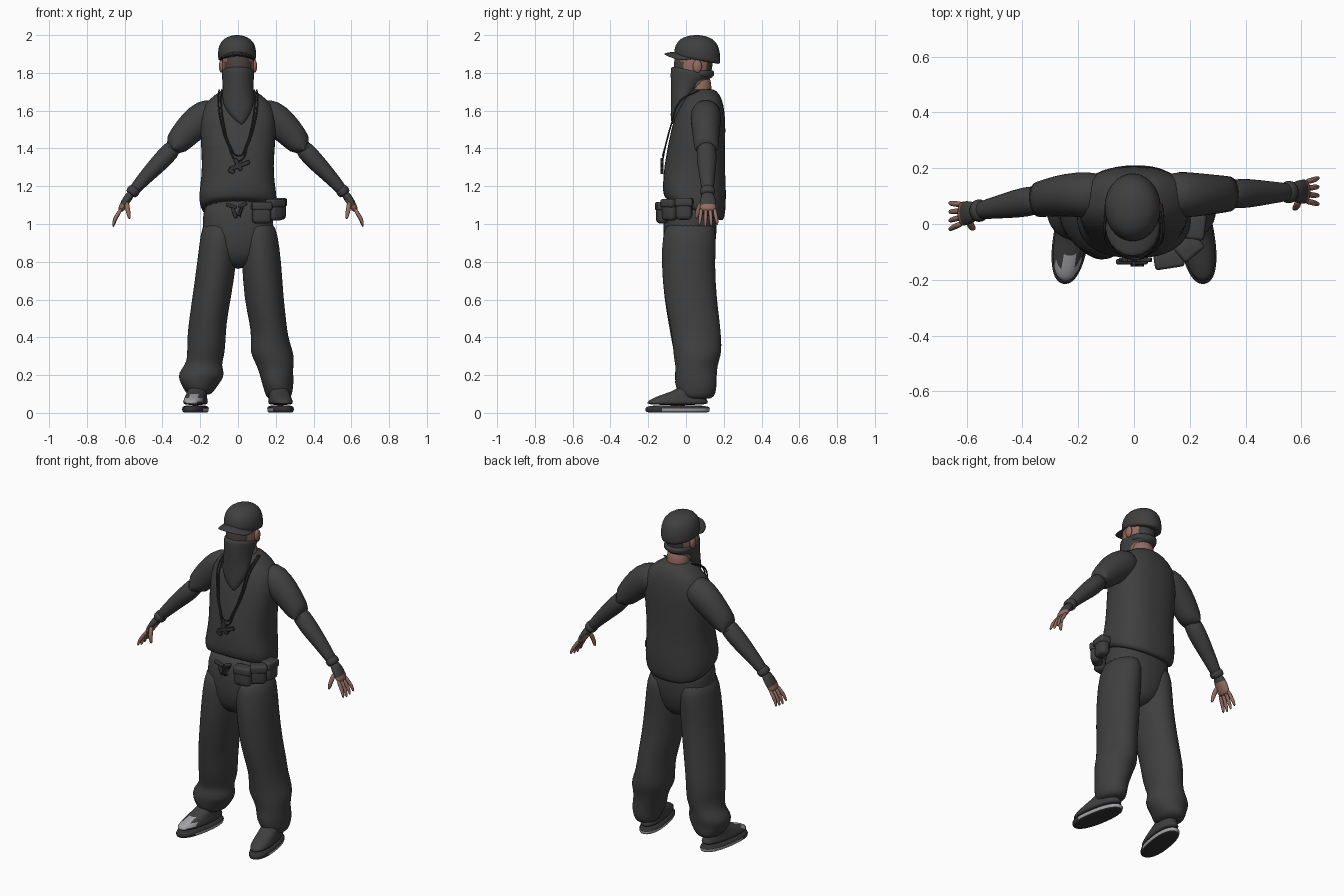
import bpy, bmesh
from math import sin, cos, pi, copysign
from mathutils import Vector, Matrix

if "Cube" in bpy.data.objects:
    bpy.data.objects.remove(bpy.data.objects["Cube"], do_unlink=True)


def make_material(name, red, green, blue):
    material = bpy.data.materials.new(name)
    material.use_nodes = True
    color = (red, green, blue, 1)
    material.diffuse_color = color
    shader = next(n for n in material.node_tree.nodes if n.type == 'BSDF_PRINCIPLED')
    shader.inputs["Base Color"].default_value = color
    shader.inputs["Roughness"].default_value = 0.9
    return material


cloth = make_material("charcoal cloth", .05, .05, .05)
black = make_material("dark trim", .032, .032, .033)
skin = make_material("skin", .29, .15, .12)
shade_skin = make_material("dark face paint", .07, .055, .05)
light = make_material("light rubber", .36, .36, .38)


def finish(name, bm, materials, rule=None, smooth=True, subdivide=True):
    """Turn a bmesh into an object; rule picks a material slot per face."""
    bmesh.ops.recalc_face_normals(bm, faces=bm.faces)
    for face in bm.faces:
        face.smooth = smooth
        if rule:
            face.material_index = rule(face.calc_center_median(), face.normal)
    mesh = bpy.data.meshes.new(name)
    bm.to_mesh(mesh)
    bm.free()
    obj = bpy.data.objects.new(name, mesh)
    bpy.context.collection.objects.link(obj)
    for material in materials:
        mesh.materials.append(material)
    if subdivide:
        modifier = obj.modifiers.new("rounding", 'SUBSURF')
        modifier.levels = modifier.render_levels = 1
    return obj


def bridge(rings):
    """Join equal loops of points into a capped skin."""
    bm = bmesh.new()
    loops = [[bm.verts.new(p) for p in ring] for ring in rings]
    count = len(loops[0])
    for low, high in zip(loops, loops[1:]):
        for i in range(count):
            j = (i + 1) % count
            bm.faces.new((low[i], low[j], high[j], high[i]))
    bm.faces.new(loops[0])
    bm.faces.new(loops[-1])
    return bm


def stack(name, rings, materials=(cloth,), rule=None, power=2, rumple=None, place=None, count=24):
    """Loft of level rings: x, y, z, x radius, y radius, optional slope along y."""
    points = []
    for x, y, z, rx, ry, *slope in rings:
        loop = []
        for i in range(count):
            a = 2 * pi * i / count
            c, s = (copysign(abs(v) ** (2 / power), v) for v in (cos(a), sin(a)))
            k = 1 + (rumple(a, z) if rumple else 0)
            dy = ry * s * k
            loop.append(Vector((x + rx * c * k, y + dy, z + (slope[0] * dy if slope else 0))))
        points.append(loop)
    bm = bridge(points)
    if place:
        bm.transform(place)
    return finish(name, bm, materials, rule)


def tube(name, path, materials=(cloth,), rule=None, count=14):
    """Loft along a path of point, radius across y, radius across the bend."""
    centres = [Vector(p[0]) for p in path]
    rings = []
    for i, (_, wide, thick) in enumerate(path):
        along = (centres[min(i + 1, len(path) - 1)] - centres[max(i - 1, 0)]).normalized()
        across = Vector((0, 1, 0))
        across = (across - along * across.dot(along)).normalized()
        other = along.cross(across)
        turn = [2 * pi * k / count for k in range(count)]
        rings.append([centres[i] + across * wide * cos(a) + other * thick * sin(a) for a in turn])
    return finish(name, bridge(rings), materials, rule)


def ball(name, centre, size, material, bend=0):
    bm = bmesh.new()
    bmesh.ops.create_uvsphere(bm, u_segments=20, v_segments=12, radius=1)
    for v in bm.verts:
        v.co = Vector(a * b for a, b in zip(v.co, size))
        v.co.z -= bend * v.co.x ** 2
        v.co += Vector(centre)
    return finish(name, bm, [material], subdivide=False)


def block(name, centre, size, material, turn=0, axis='Y', soft=.015):
    bm = bmesh.new()
    bmesh.ops.create_cube(bm, size=1)
    bm.transform(Matrix.Translation(centre) @ Matrix.Rotation(turn, 4, axis)
                 @ Matrix.Diagonal((*size, 1)))
    bmesh.ops.bevel(bm, geom=bm.edges[:], offset=soft, segments=3, affect='EDGES', profile=.5)
    return finish(name, bm, [material], subdivide=False)


def cord(name, points, radius, material):
    curve = bpy.data.curves.new(name, 'CURVE')
    curve.dimensions = '3D'
    curve.bevel_depth = radius
    curve.bevel_resolution = 2
    spline = curve.splines.new('BEZIER')
    spline.bezier_points.add(len(points) - 1)
    for knot, p in zip(spline.bezier_points, points):
        knot.co = p
        knot.handle_left_type = knot.handle_right_type = 'AUTO'
    curve.materials.append(material)
    obj = bpy.data.objects.new(name, curve)
    bpy.context.collection.objects.link(obj)


# Loose shirt with a hem that hangs lower at the back
def shirt_folds(a, z):
    return .025 * sin(3 * a + 14 * z) * max(0, 1.5 - z) * 2


stack("shirt", [
    (0, .04, 1.08, .17, .13, -.4), (0, .04, 1.07, .195, .155, -.4),
    (0, .04, 1.12, .21, .168, -.35), (0, .045, 1.2, .2, .168, -.15),
    (0, .045, 1.3, .188, .162), (0, .06, 1.45, .2, .15), (0, .072, 1.56, .205, .137),
    (0, .085, 1.635, .185, .115), (0, .09, 1.685, .12, .09), (0, .085, 1.72, .075, .065)],
    power=2.4, rumple=shirt_folds)


# Trousers: seat and two baggy legs with bunched ankles
def leg_folds(a, z):
    return .07 * max(0, .55 - z) * 2 * sin(2 * a + 40 * z) + .012 * sin(3 * a + 9 * z)


stack("trouser_seat", [(0, .02, 1.14, .17, .12), (0, .025, 1.05, .188, .14),
                       (0, .02, .95, .19, .145), (0, .015, .85, .16, .13),
                       (0, .02, .76, .06, .09)], power=2.3)
stack("right_trouser_leg", [
    (-.095, .02, 1.02, .085, .12), (-.1, .02, .95, .1, .145), (-.112, .01, .8, .105, .142),
    (-.14, .025, .6, .103, .14), (-.16, .04, .48, .1, .135), (-.168, .05, .38, .102, .13),
    (-.17, .055, .3, .1, .115), (-.185, .06, .255, .098, .1), (-.195, .05, .21, .12, .12),
    (-.2, .05, .17, .11, .11), (-.205, .055, .13, .09, .1), (-.205, .06, .09, .065, .085)],
    rumple=leg_folds)
stack("left_trouser_leg", [
    (.1, .02, 1.02, .085, .12), (.11, .02, .95, .1, .145), (.124, .01, .8, .105, .142),
    (.138, .025, .6, .105, .14), (.16, .045, .48, .098, .135), (.168, .055, .4, .098, .13),
    (.178, .06, .32, .115, .13), (.19, .055, .28, .11, .115), (.2, .055, .22, .088, .11),
    (.21, .05, .16, .085, .115), (.215, .06, .1, .075, .095), (.215, .06, .07, .06, .08)],
    rumple=leg_folds)

# Shoes with two-tone soles; the right toe has a light patch
for side, label in ((-1, "right"), (1, "left")):
    place = (Matrix.Translation((side * .218, 0, 0)) @ Matrix.Rotation(side * .16, 4, 'Z'))
    stack(label + "_shoe_sole", [(0, -.045, .002, .055, .16), (0, -.045, .004, .063, .172),
                                 (0, -.045, .022, .065, .175), (0, -.045, .042, .063, .172)],
          [black, light], lambda c, n: int(c.y > -.13 and n.z > -.5 and c.z < .03),
          power=2.3, place=place)
    stack(label + "_shoe_upper", [(0, -.047, .04, .06, .172), (0, -.045, .06, .06, .165),
                                  (0, -.035, .08, .055, .14), (0, -.01, .1, .052, .11),
                                  (0, .04, .125, .05, .08), (0, .055, .17, .048, .07)],
          [cloth, light], lambda c, n, s=side: int(s < 0 and c.y < -.135 and c.z > .045 and n.z > .2),
          power=2.3, place=place)

# Arms, sleeves and half-gloved hands
for side, label, wrist in ((-1, "right", .045), (1, "left", .115)):
    def at(x, z, dy=0):
        return Vector((side * x, .105 + (wrist - .105) * max(0, x - .25) / .32 + dy, z))

    tube(label + "_sleeve", [(at(.1, 1.6), .075, .07), (at(.17, 1.575), .085, .092),
                             (at(.24, 1.52), .078, .086), (at(.3, 1.455), .07, .072),
                             (at(.35, 1.395), .064, .061), (at(.355, 1.388), .058, .054),
                             (at(.34, 1.41), .05, .045)], count=18)
    tube(label + "_forearm", [(at(.32, 1.43), .052, .05), (at(.39, 1.35), .056, .052),
                              (at(.45, 1.29), .048, .045), (at(.52, 1.215), .037, .035),
                              (at(.57, 1.155), .031, .028)])
    tube(label + "_cuff", [(at(.54, 1.19), .03, .025), (at(.545, 1.185), .042, .036),
                           (at(.565, 1.162), .042, .036), (at(.57, 1.155), .03, .025)])
    tube(label + "_palm", [(at(.56, 1.17), .028, .022), (at(.585, 1.135), .042, .024),
                           (at(.61, 1.095), .046, .02), (at(.625, 1.065), .042, .016)],
         [skin, cloth], lambda c, n: int(c.z > 1.11))
    for k in range(4):
        spread = (k - 1.5) * .023
        reach = .008 * abs(k - 1.3)
        tube(label + "_finger", [(at(.615, 1.085, spread), .011, .011),
                                 (at(.64, 1.045, spread * 1.15), .0115, .0115),
                                 (at(.655, 1.01 + reach, spread * 1.3), .01, .01),
                                 (at(.662, .98 + reach, spread * 1.4), .006, .006)], [skin], count=8)
    tube(label + "_thumb", [(at(.59, 1.12, -.03), .014, .014), (at(.585, 1.08, -.05), .014, .014),
                            (at(.578, 1.05, -.058), .012, .012), (at(.574, 1.025, -.06), .007, .007)],
         [skin], count=8)

# Head, neck and ears
stack("head", [(0, .03, 1.7, .05, .06), (0, .03, 1.74, .075, .09), (0, .035, 1.8, .082, .1),
               (0, .04, 1.86, .085, .105), (0, .045, 1.92, .08, .1), (0, .05, 1.95, .05, .06)],
      [skin, shade_skin, cloth],
      lambda c, n: 1 if c.y < -.02 and c.z > 1.8 else 2 if c.y > .1 else 0)
stack("neck", [(0, .08, 1.66, .068, .062), (0, .075, 1.72, .064, .06), (0, .07, 1.8, .064, .06)], [skin])
for side in (-1, 1):
    ball("ear", (side * .088, .06, 1.835), (.013, .024, .034), skin)

# Neckerchief over the lower face, ending in a point on the chest
stack("neckerchief", [
    (0, .035, 1.815, .078, .105, -.18), (0, .035, 1.812, .087, .116, -.18),
    (0, .03, 1.785, .087, .113, -.1), (0, .005, 1.73, .08, .085, .3),
    (0, -.012, 1.68, .084, .068, .5), (.002, -.025, 1.63, .082, .056, .5),
    (.01, -.04, 1.575, .05, .042, .4), (.017, -.055, 1.54, .02, .022, .2),
    (.02, -.06, 1.525, .005, .008)])
stack("neckerchief_wrap", [(0, .07, 1.775, .07, .07), (0, .07, 1.785, .083, .08),
                           (0, .07, 1.81, .083, .08), (0, .07, 1.815, .07, .07)],
      rumple=lambda a, z: .03 * sin(4 * a))

# Cap with curved peak
stack("cap_crown", [(-.005, .06, 1.868, .088, .11, -.18), (-.005, .06, 1.866, .1, .122, -.18),
                    (-.005, .06, 1.9, .103, .124, -.1), (-.005, .058, 1.945, .098, .116),
                    (-.005, .055, 1.98, .075, .09), (-.005, .055, 1.997, .035, .045),
                    (-.005, .055, 2.0, .008, .01)])
ball("cap_peak", (-.005, -.01, 1.9), (.098, .105, .013), cloth, bend=3.2)

# Necklaces with a small metal charm
half = [(.1, .07, 1.71), (.105, -.035, 1.645), (.088, -.077, 1.53), (.052, -.107, 1.42)]
for drop, squeeze in ((1.335, 1), (1.36, .86)):
    mirrored = [(-x * squeeze, y, z) for x, y, z in reversed(half)]
    cord("necklace", [(x * squeeze, y, z) for x, y, z in half] + [(.005, -.124, drop)] + mirrored,
         .004, black)
block("charm_bar", (.01, -.128, 1.31), (.11, .016, .022), black, turn=-.35, soft=.004)
block("charm_cross", (0, -.128, 1.315), (.022, .016, .07), black, turn=-.5, soft=.004)
block("charm_stub", (-.035, -.128, 1.28), (.035, .016, .022), black, turn=.5, soft=.004)

# Waist cord knot and hip pouches
for turn, x, z, length in ((.3, -.035, 1.095, .06), (-.4, .025, 1.1, .05),
                           (1.2, -.02, 1.06, .06), (1.9, .012, 1.065, .05)):
    block("waist_knot", (x, -.135, z), (length, .02, .02), black, turn=turn, soft=.007)
for x, y, z, turn, width in ((.125, -.125, 1.06, .15, .1), (.198, -.085, 1.075, .7, .085),
                             (.222, -.01, 1.08, 1.45, .085)):
    block("hip_pouch", (x, y, z), (width, .06, .115), cloth, turn, 'Z', .022)
    block("pouch_flap", (x, y, z + .035), (width + .008, .068, .045), cloth, turn, 'Z', .012)
